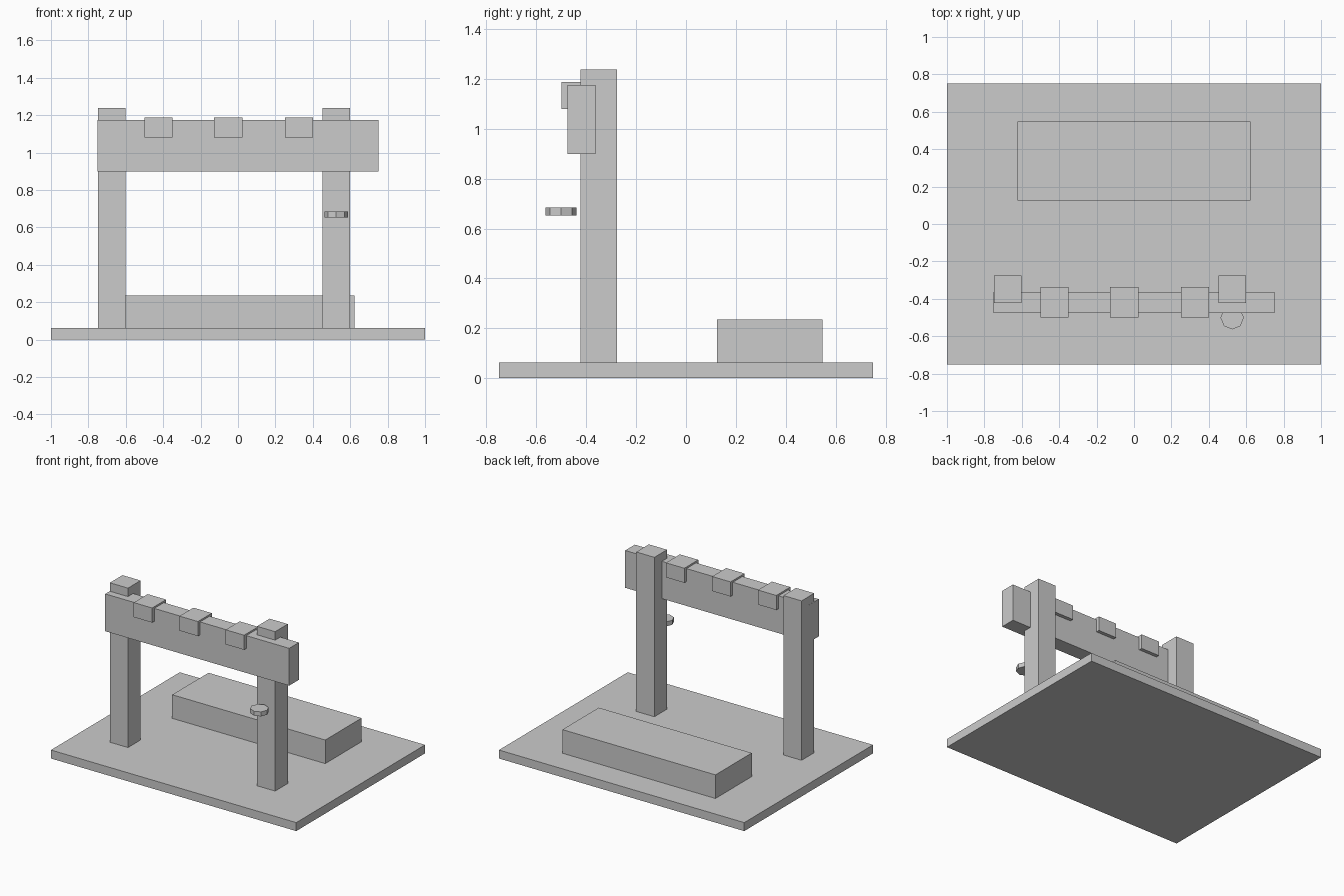
import bpy

if "Cube" in bpy.data.objects:
    bpy.data.objects.remove(bpy.data.objects["Cube"])


def box(name, x, y, z):
    """Box from (min, max) ranges on each axis."""
    bpy.ops.mesh.primitive_cube_add(size=1, location=[sum(r) / 2 for r in (x, y, z)])
    ob = bpy.context.object
    ob.name = name
    ob.scale = [r[1] - r[0] for r in (x, y, z)]
    bpy.ops.object.transform_apply(location=False, rotation=False, scale=True)
    return ob


# Ground slab and rear bench block
box("base", (-1, 1), (-0.75, 0.75), (0, 0.0625))
box("rear_block", (-0.624, 0.624), (0.125, 0.548), (0.0625, 0.2365))

# Two upright posts
for side, x in (("left", -0.675), ("right", 0.525)):
    box(side + "_post", (x - 0.074, x + 0.074), (-0.423, -0.276), (0.0625, 1.2375))

# Crossbeam
box("crossbeam", (-0.75, 0.75), (-0.475, -0.363), (0.9, 1.175))

# Blocks straddling the beam
for i, x in enumerate((-0.425, -0.052, 0.325)):
    box(f"beam_block_{i + 1}", (x - 0.075, x + 0.075), (-0.5, -0.3375), (1.08, 1.1875))

# Octagonal knob in front of the right post
bpy.ops.mesh.primitive_cylinder_add(vertices=8, radius=0.0625, depth=0.033,
                                    location=(0.525, -0.501, 0.6685))
bpy.context.object.name = "knob"
